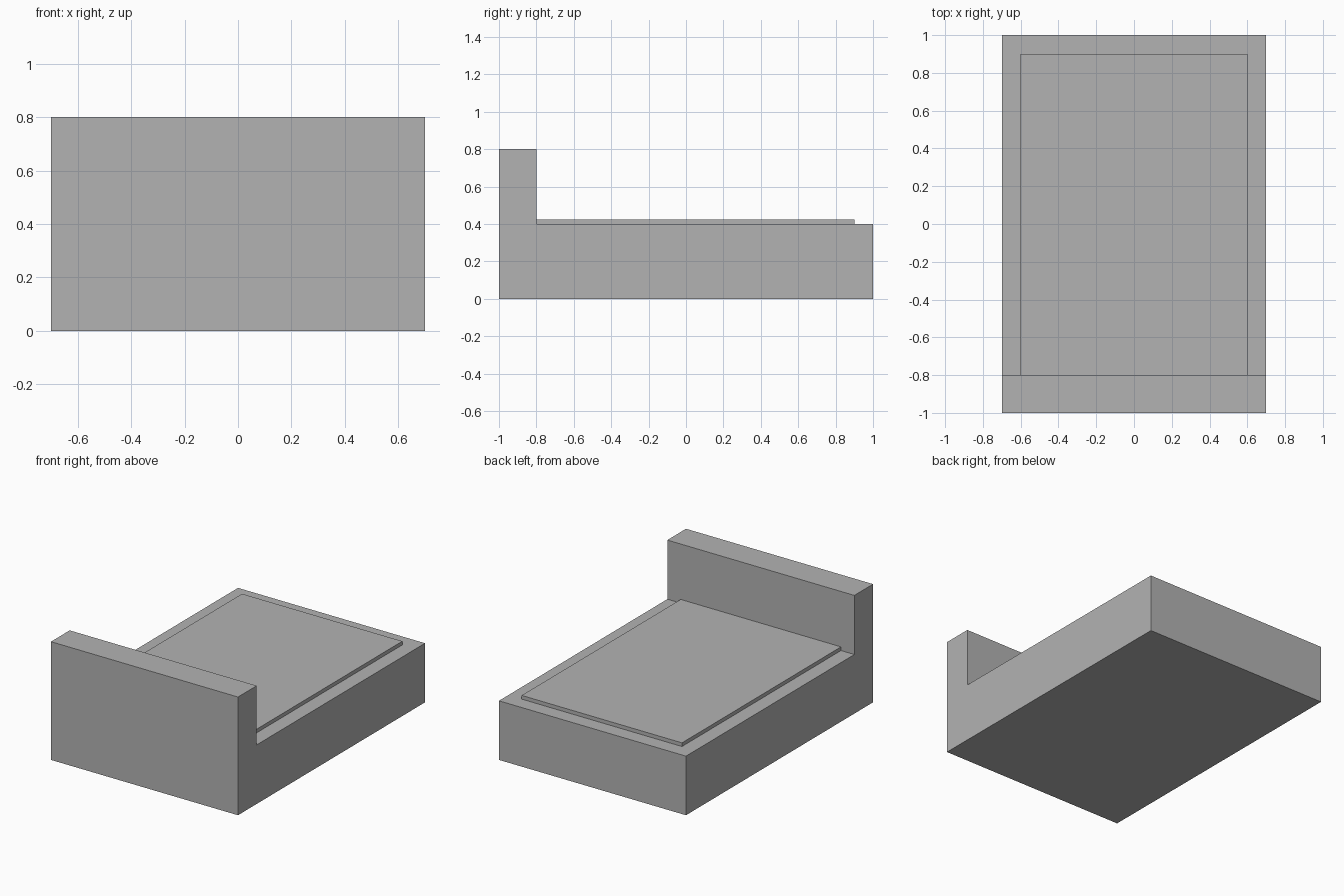
import bpy
import bmesh
from mathutils import Vector

cube = bpy.data.objects.get("Cube")
if cube:
    bpy.data.objects.remove(cube, do_unlink=True)

GREY = (0.45, 0.45, 0.45, 1.0)
grey = bpy.data.materials.new("plain grey")
grey.use_nodes = True
grey.diffuse_color = GREY
grey.node_tree.nodes["Principled BSDF"].inputs["Base Color"].default_value = GREY


def extrude_across(name, profile, half_width):
    """Extrude a (y, z) side profile across x, centred on the middle."""
    bm = bmesh.new()
    side = bm.faces.new([bm.verts.new((-half_width, y, z)) for y, z in profile])
    result = bmesh.ops.extrude_face_region(bm, geom=[side], use_keep_orig=True)
    moved = [v for v in result["geom"] if isinstance(v, bmesh.types.BMVert)]
    bmesh.ops.translate(bm, verts=moved, vec=Vector((2 * half_width, 0, 0)))
    bmesh.ops.recalc_face_normals(bm, faces=bm.faces)
    mesh = bpy.data.meshes.new(name)
    bm.to_mesh(mesh)
    bm.free()
    mesh.materials.append(grey)
    obj = bpy.data.objects.new(name, mesh)
    bpy.context.collection.objects.link(obj)
    return obj


BASE_TOP = 0.4
HEADBOARD_BACK = -0.8

# Solid base and headboard in one L-shaped piece
extrude_across("bed_frame", [(-1, 0), (1, 0), (1, BASE_TOP), (HEADBOARD_BACK, BASE_TOP),
                             (HEADBOARD_BACK, 0.8), (-1, 0.8)], 0.7)

# Thin mattress panel against the headboard
extrude_across("mattress", [(HEADBOARD_BACK, BASE_TOP), (0.9, BASE_TOP),
                            (0.9, 0.425), (HEADBOARD_BACK, 0.425)], 0.6)
